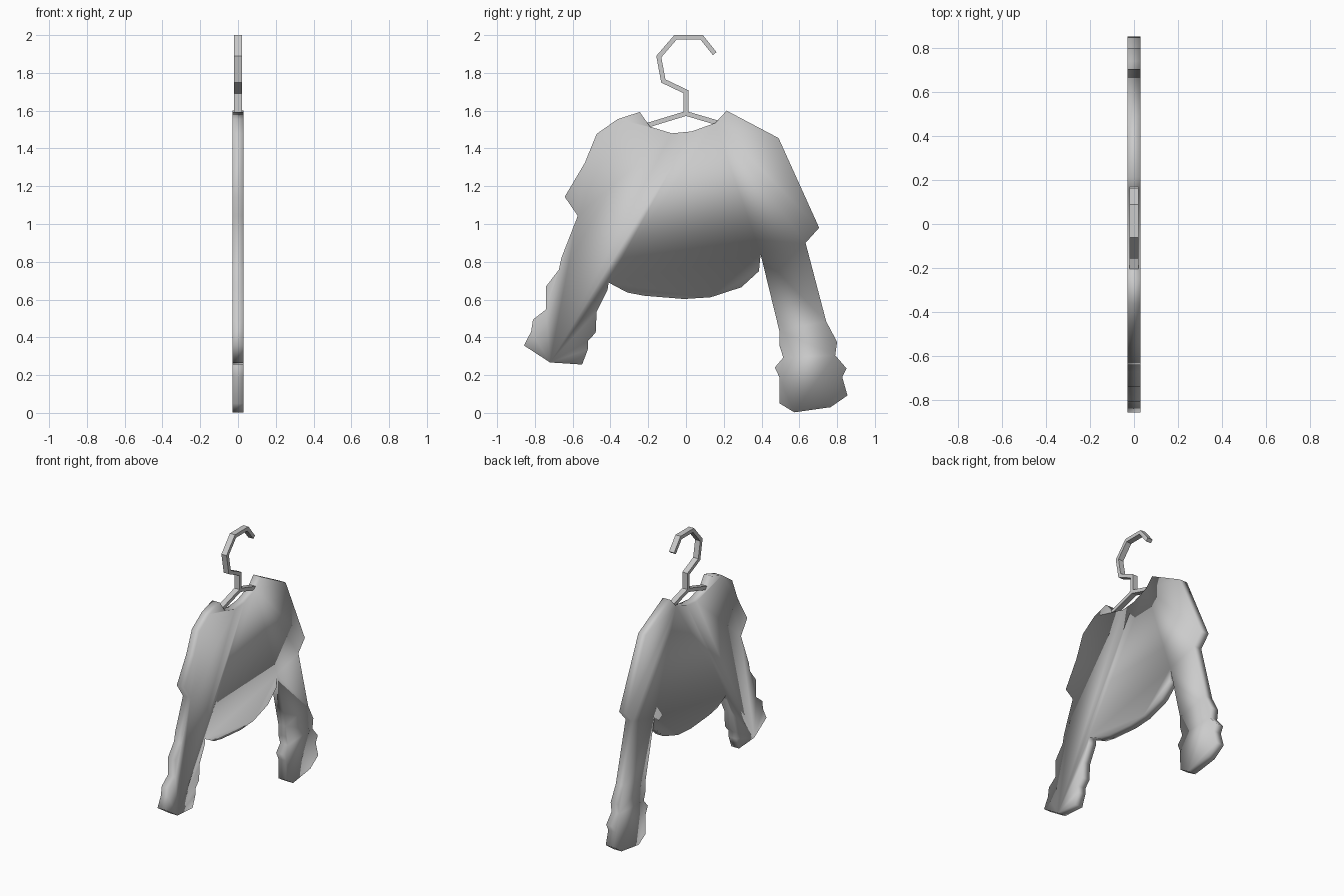
import bpy, bmesh
from mathutils import Vector

if "Cube" in bpy.data.objects:
    bpy.data.objects.remove(bpy.data.objects["Cube"])


def slab(name, outline, thickness, smooth):
    """Extrude a closed (y, z) outline along x, centred on x = 0."""
    bm = bmesh.new()
    face = bm.faces.new([bm.verts.new((-thickness / 2, y, z)) for y, z in outline])
    ext = bmesh.ops.extrude_face_region(bm, geom=[face], use_keep_orig=True)
    moved = [g for g in ext["geom"] if isinstance(g, bmesh.types.BMVert)]
    bmesh.ops.translate(bm, verts=moved, vec=(thickness, 0, 0))
    bmesh.ops.recalc_face_normals(bm, faces=bm.faces)
    for f in bm.faces:
        f.smooth = smooth
    mesh = bpy.data.meshes.new(name)
    bm.to_mesh(mesh)
    bm.free()
    obj = bpy.data.objects.new(name, mesh)
    bpy.context.collection.objects.link(obj)
    return obj


def ribbon(path, width):
    """Outline of a mitred strip running along a (y, z) path."""
    pts = [Vector(p) for p in path]
    left, right = [], []
    for i, p in enumerate(pts):
        dirs = []
        if i > 0:
            dirs.append((p - pts[i - 1]).normalized())
        if i < len(pts) - 1:
            dirs.append((pts[i + 1] - p).normalized())
        normals = [Vector((-d.y, d.x)) for d in dirs]
        mitre = sum(normals, Vector((0, 0))).normalized()
        off = mitre * (width / 2 / mitre.dot(normals[0]))
        left.append(p + off)
        right.append(p - off)
    return left + right[::-1]


# Flat shirt: neckline, long sleeve, hem, short folded sleeve
neckline = [(-.245, 1.593), (-.19, 1.515), (-.075, 1.48), (.03, 1.49),
            (.155, 1.535), (.215, 1.6)]
long_sleeve = [(.49, 1.455), (.705, .98), (.633, .90), (.742, .485), (.80, .375),
               (.79, .305), (.85, .235), (.827, .19), (.855, .092), (.765, .03),
               (.573, .003), (.496, .05), (.494, .19), (.47, .24), (.515, .293),
               (.494, .36), (.494, .435), (.395, .84)]
hem = [(.386, .75), (.293, .665), (.13, .612), (-.01, .603), (-.22, .62),
       (-.31, .637), (-.41, .69)]
short_sleeve = [(-.415, .652), (-.473, .536), (-.478, .425), (-.52, .38),
                (-.52, .335), (-.55, .256), (-.72, .267), (-.858, .357),
                (-.82, .43), (-.81, .494), (-.742, .547), (-.742, .668),
                (-.673, .758), (-.66, .82), (-.573, 1.043), (-.642, 1.144),
                (-.536, 1.323), (-.473, 1.477), (-.362, 1.555)]
slab("shirt", neckline + long_sleeve + hem + short_sleeve, 0.06, True)

# Hanger: angular hook with stem, and the two sloping arms
hook = [(.152, 1.902), (.083, 1.988), (-.056, 1.988), (-.144, 1.886),
        (-.12, 1.757), (0, 1.7), (0, 1.585)]
slab("hanger_hook", ribbon(hook, 0.025), 0.04, False)
arms = [(-.21, 1.521), (0, 1.585), (.19, 1.529)]
slab("hanger_arms", ribbon(arms, 0.025), 0.04, False)
